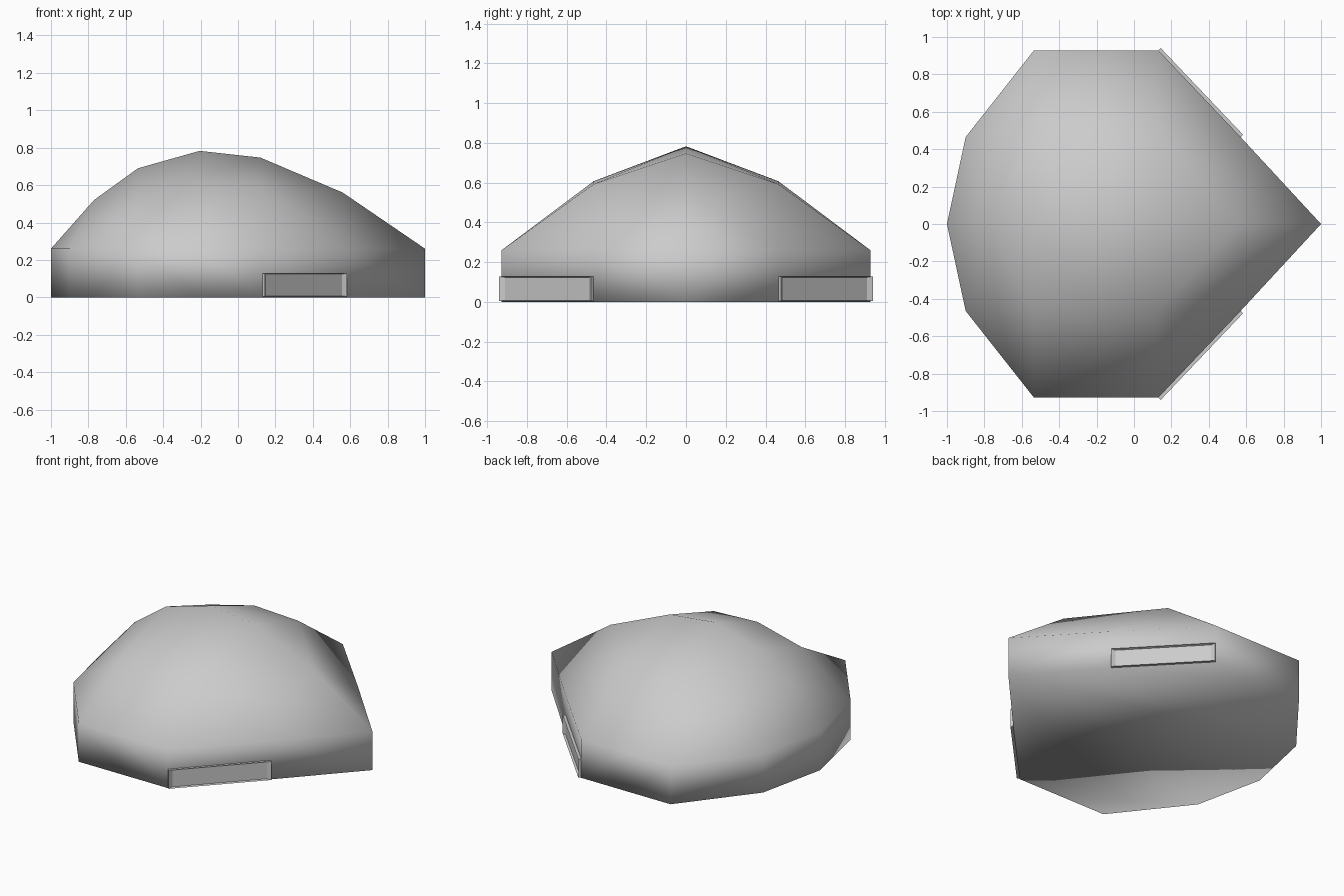
import bpy, bmesh, math
from mathutils import Matrix, Vector

if "Cube" in bpy.data.objects:
    bpy.data.objects.remove(bpy.data.objects["Cube"])

RIM = 0.26


def finish(bm, name):
    bmesh.ops.recalc_face_normals(bm, faces=bm.faces)
    me = bpy.data.meshes.new(name)
    bm.to_mesh(me)
    bm.free()
    ob = bpy.data.objects.new(name, me)
    bpy.context.collection.objects.link(ob)
    return ob


# Hull: half of a faceted dome, mirrored across y = 0
bm = bmesh.new()


def row(y, profile):
    return [bm.verts.new((x, y, z)) for x, z in profile]


a = row(0, [(-1, RIM), (-.77, .52), (-.535, .69), (-.205, .783), (.12, .747), (.56, .56), (1, RIM)])
b = row(.465, [(-.9, RIM), (-.535, .525), (-.205, .607), (.12, .592), (.57, RIM)])
c = row(.928, [(-.535, RIM), (-.205, RIM), (.13, RIM)])

# Roof facets
roof = [
    (a[0], a[1], b[0]), (a[1], a[2], b[1], b[0]), (a[2], a[3], b[2], b[1]),
    (a[3], a[4], b[3], b[2]), (a[4], a[5], b[3]), (a[5], b[4], b[3]), (a[5], a[6], b[4]),
    (b[0], b[1], c[0]), (b[1], b[2], c[1], c[0]), (b[2], b[3], c[2], c[1]), (b[3], b[4], c[2]),
]
for f in roof:
    bm.faces.new(f)

# Upright wall and floor
rim = [a[0], b[0], *c, b[4], a[6]]
base = [bm.verts.new((v.co.x, v.co.y, 0)) for v in rim]
for i in range(len(rim) - 1):
    bm.faces.new((rim[i], rim[i + 1], base[i + 1], base[i]))
bm.faces.new(base)

bmesh.ops.mirror(bm, geom=bm.verts[:] + bm.edges[:] + bm.faces[:], axis='Y', merge_dist=0.0005)
bmesh.ops.remove_doubles(bm, verts=bm.verts, dist=0.0005)
hull = finish(bm, "dome_hull")
for p in hull.data.polygons:
    p.use_smooth = True

# Recessed frames low on the two slanted nose walls
p0, p1 = Vector((.57, .465, 0)), Vector((.13, .928, 0))
along = (p1 - p0).normalized()
out = Vector((along.y, -along.x, 0))
length, height = (p1 - p0).length, .124
for side, sgn in (("back", 1), ("front", -1)):
    bm = bmesh.new()
    bmesh.ops.create_cube(bm, size=1)
    bmesh.ops.scale(bm, vec=(length, .036, height), verts=bm.verts)
    bm.normal_update()
    face = min(bm.faces, key=lambda f: f.normal.y)
    # Inset the outer face unevenly and sink it
    bmesh.ops.inset_individual(bm, faces=[face], thickness=.006)
    for v in face.verts:
        v.co.x -= math.copysign(.022, v.co.x)
        v.co.y += .014
    up = Vector((0, 0, 1))
    rot = Matrix((along, -out, up)).transposed().to_4x4()
    mid = (p0 + p1) / 2 + up * (.004 + height / 2)
    bmesh.ops.transform(bm, matrix=Matrix.Translation(mid) @ rot, verts=bm.verts)
    for v in bm.verts:
        v.co.y *= sgn
    finish(bm, side + "_vent_frame")
